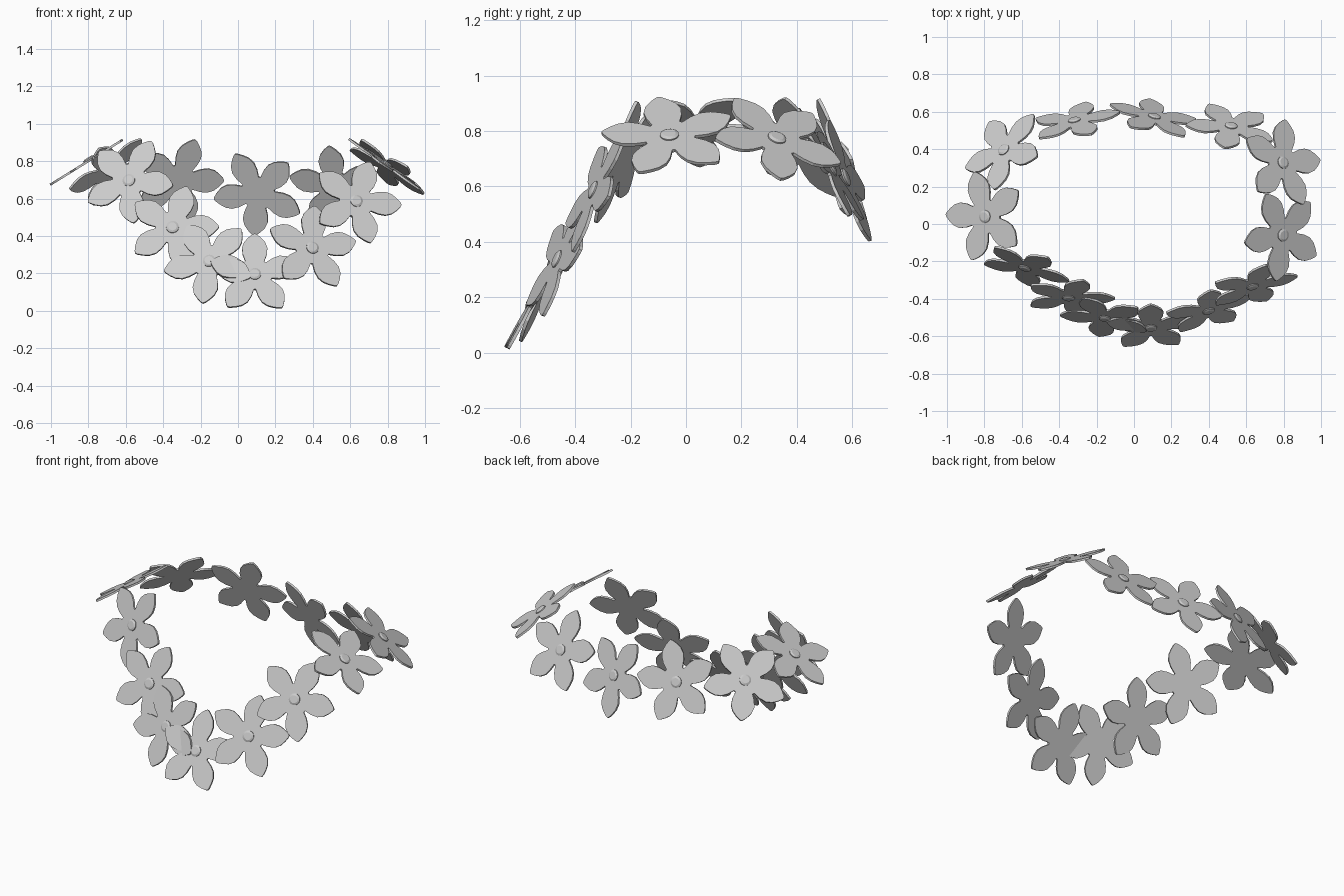
import bpy, bmesh, math
from mathutils import Vector, Matrix

cube = bpy.data.objects.get("Cube")
if cube:
    bpy.data.objects.remove(cube)

grey = bpy.data.materials.new("plain_grey")
grey.use_nodes = True
COLOUR = (0.6, 0.6, 0.6, 1)
grey.diffuse_color = COLOUR
grey.node_tree.nodes["Principled BSDF"].inputs["Base Color"].default_value = COLOUR

THICK = 0.012
# half outline of one petal: distance from flower centre, half width
PETAL = [(0.078, 0.05), (0.12, 0.064), (0.16, 0.068), (0.195, 0.056), (0.222, 0.034), (0.242, 0.012), (0.248, 0)]


def flower_mesh():
    """Five fused petals as one flat outline, extruded to a thin sheet."""
    bm = bmesh.new()
    outline = [(r, -w) for r, w in PETAL] + [(r, w) for r, w in PETAL[-2::-1]]
    hub, petals = [], []
    for i in range(5):
        turn = Matrix.Rotation(math.tau * i / 5, 3, 'Z')
        petals.append([bm.verts.new(turn @ Vector((r, w, 0))) for r, w in outline])
    for p in petals:
        bm.faces.new(p)
        hub += [p[0], p[-1]]
    bm.faces.new(hub)
    top = bmesh.ops.extrude_face_region(bm, geom=bm.faces[:])["geom"]
    bmesh.ops.translate(bm, vec=(0, 0, THICK), verts=[v for v in top if isinstance(v, bmesh.types.BMVert)])
    bmesh.ops.translate(bm, vec=(0, 0, -THICK / 2), verts=bm.verts)
    bmesh.ops.recalc_face_normals(bm, faces=bm.faces)
    return finish(bm, "flower_petals")


def button_mesh():
    """Low round button with a sloping rim."""
    bm = bmesh.new()
    for r1, r2, z, h in [(0.034, 0.034, 0, 0.011), (0.034, 0.023, 0.011, 0.006)]:
        bmesh.ops.create_cone(bm, cap_ends=False, segments=20, radius1=r1, radius2=r2, depth=h,
                              matrix=Matrix.Translation((0, 0, z + h / 2)))
    bmesh.ops.create_circle(bm, cap_ends=True, segments=20, radius=0.023,
                            matrix=Matrix.Translation((0, 0, 0.017)))
    bmesh.ops.remove_doubles(bm, verts=bm.verts, dist=0.0005)
    bmesh.ops.recalc_face_normals(bm, faces=bm.faces)
    return finish(bm, "flower_button")


def finish(bm, name):
    mesh = bpy.data.meshes.new(name)
    bm.to_mesh(mesh)
    bm.free()
    mesh.materials.append(grey)
    return mesh


# each flower: centre, facing direction, direction of one petal tip
FLOWERS = {
    "front_right_top": ((-.585, -.24, .70), (-.28, -1, .4), (.23, -.06, -.03)),
    "front_right_middle": ((-.35, -.40, .45), (-.04, -1, .42), (.235, 0, 0)),
    "front_right_low": ((-.155, -.51, .27), (-.15, -1, .46), (-.035, -.1, -.23)),
    "front_low": ((.09, -.56, .20), (.04, -1, .55), (0, .1, .21)),
    "front_left_middle": ((.4, -.47, .34), (.27, -1, .45), (.01, .1, .21)),
    "front_left_top": ((.635, -.34, .59), (.25, -1, .44), (.23, .05, -.02)),
    "left_front": ((.8, -.06, .79), (.7, -.05, 1), (-.03, -.24, .02)),
    "left_back": ((.8, .33, .78), (.7, .35, 1), (0, .21, -.1)),
    "back_left": ((.52, .53, .67), (.15, 1, .55), (-.03, -.11, .19)),
    "back_middle": ((.11, .58, .635), (.24, 1, .4), (.17, -.11, .17)),
    "back_right": ((-.32, .56, .70), (-.2, 1, .4), (.08, -.06, .2)),
    "right_back": ((-.7, .4, .755), (-.7, .65, .85), (.155, .185, -.015)),
    "right_front": ((-.8, .04, .815), (-.62, 0, 1), (-.2, .01, -.12)),
}

petals, button = flower_mesh(), button_mesh()
for name, (centre, facing, tip) in FLOWERS.items():
    n = Vector(facing).normalized()
    x = Vector(tip)
    x = (x - n * x.dot(n)).normalized()
    basis = Matrix((x, n.cross(x), n)).transposed().to_4x4()
    place = Matrix.Translation(Vector(centre) - n * 0.012) @ basis
    for part, mesh in (("petals", petals), ("button", button)):
        ob = bpy.data.objects.new(f"{name}_{part}", mesh)
        ob.matrix_world = place
        bpy.context.collection.objects.link(ob)
